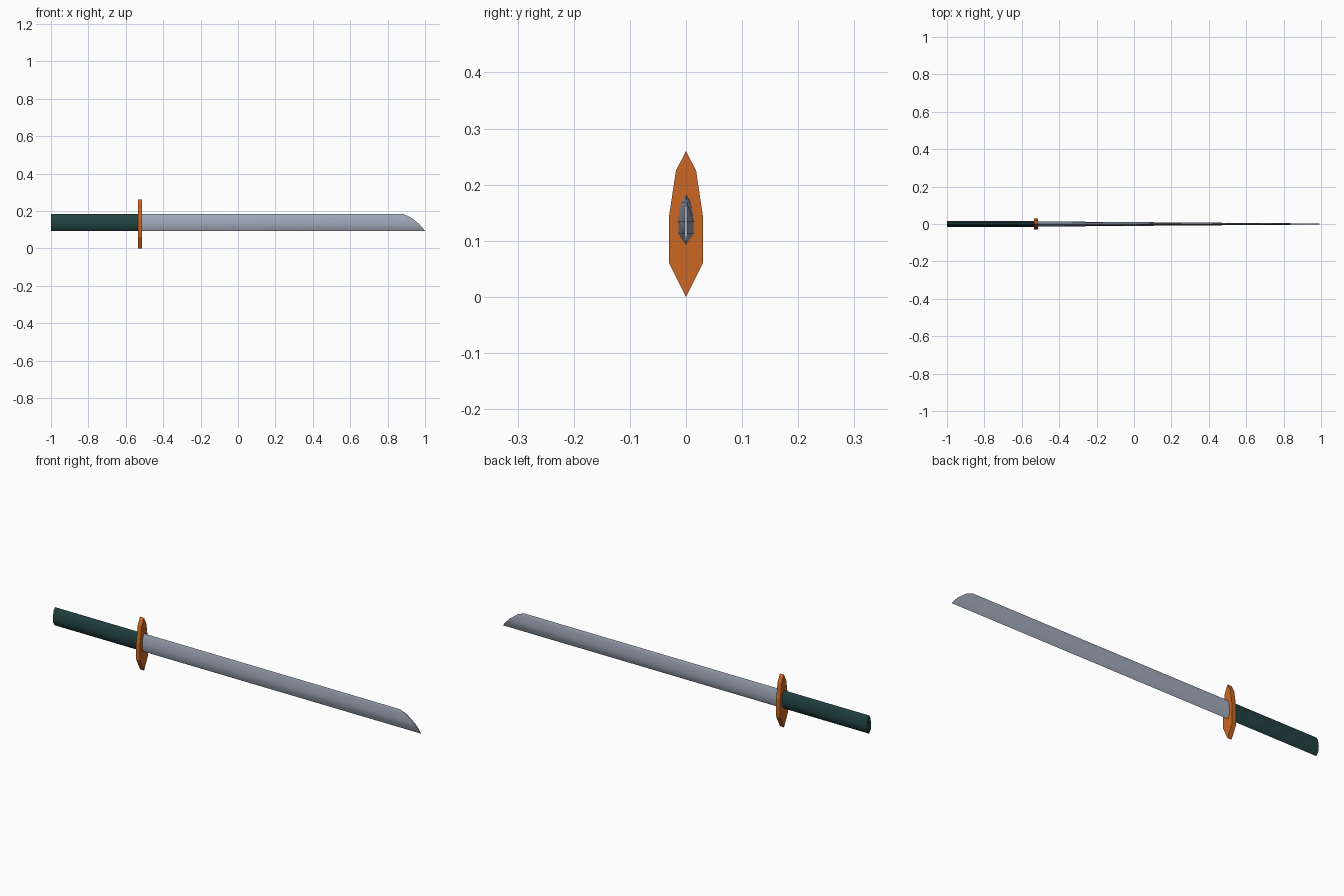
import bpy, bmesh, math

if "Cube" in bpy.data.objects:
    bpy.data.objects.remove(bpy.data.objects["Cube"])


def material(name, rgb):
    m = bpy.data.materials.new(name)
    m.diffuse_color = (*rgb, 1.0)
    m.use_nodes = True
    m.node_tree.nodes["Principled BSDF"].inputs["Base Color"].default_value = m.diffuse_color
    return m


def loft(name, half, x0, x1, mat, end_scale=1.0, smooth=True):
    """Mirror a (y, z) half profile (bottom to top) and sweep it along x.
    x1 is one x value per profile point, so the far end can be slanted."""
    n = len(half)
    right = list(range(n))
    ring = right + list(range(n - 2, 0, -1))       # profile index round the loop
    sign = [1] * n + [-1] * (n - 2)
    bm = bmesh.new()
    near = [bm.verts.new((x0, s * half[i][0], half[i][1])) for i, s in zip(ring, sign)]
    far = [bm.verts.new((x1[i], s * half[i][0] * end_scale, half[i][1])) for i, s in zip(ring, sign)]
    count = len(ring)
    for k in range(count):
        j = (k + 1) % count
        bm.faces.new((near[k], near[j], far[j], far[k]))
    # caps as left-right strips, so a slanted end stays clean
    for loop in (near, far):
        for k in range(n - 1):
            a, b = loop[k], loop[k + 1]
            c, d = loop[(count - k - 1) % count], loop[(count - k) % count]
            face = []
            for v in (a, b, c, d):
                if v not in face:
                    face.append(v)
            bm.faces.new(face)
    bmesh.ops.recalc_face_normals(bm, faces=bm.faces)
    me = bpy.data.meshes.new(name)
    bm.to_mesh(me)
    bm.free()
    me.materials.append(mat)
    ob = bpy.data.objects.new(name, me)
    bpy.context.collection.objects.link(ob)
    if smooth:
        bpy.ops.object.select_all(action='DESELECT')
        ob.select_set(True)
        bpy.context.view_layer.objects.active = ob
        bpy.ops.object.shade_smooth_by_angle(angle=math.radians(40))
    return ob


steel = material("blade steel", (0.36, 0.41, 0.50))
green = material("dark green grip", (0.015, 0.056, 0.053))
orange = material("orange guard", (0.60, 0.135, 0.017))

# Grip and blade share a flattened, pointed oval section
section = [(0, 0.093), (0.013, 0.112), (0.014, 0.135), (0.009, 0.168), (0, 0.183)]
grip_section = [(y * 1.12, z) for y, z in section]
loft("grip", grip_section, -1.0, [-0.53] * 5, green)

# Blade thins towards a slanted tip
loft("blade", section, -0.53, [1.0, 0.985, 0.963, 0.92, 0.885], steel, end_scale=0.22)

# Guard plate
guard = [(0, 0.0), (0.03, 0.06), (0.03, 0.145), (0.018, 0.225), (0, 0.26)]
loft("guard", guard, -0.535, [-0.513] * 5, orange, smooth=False)
